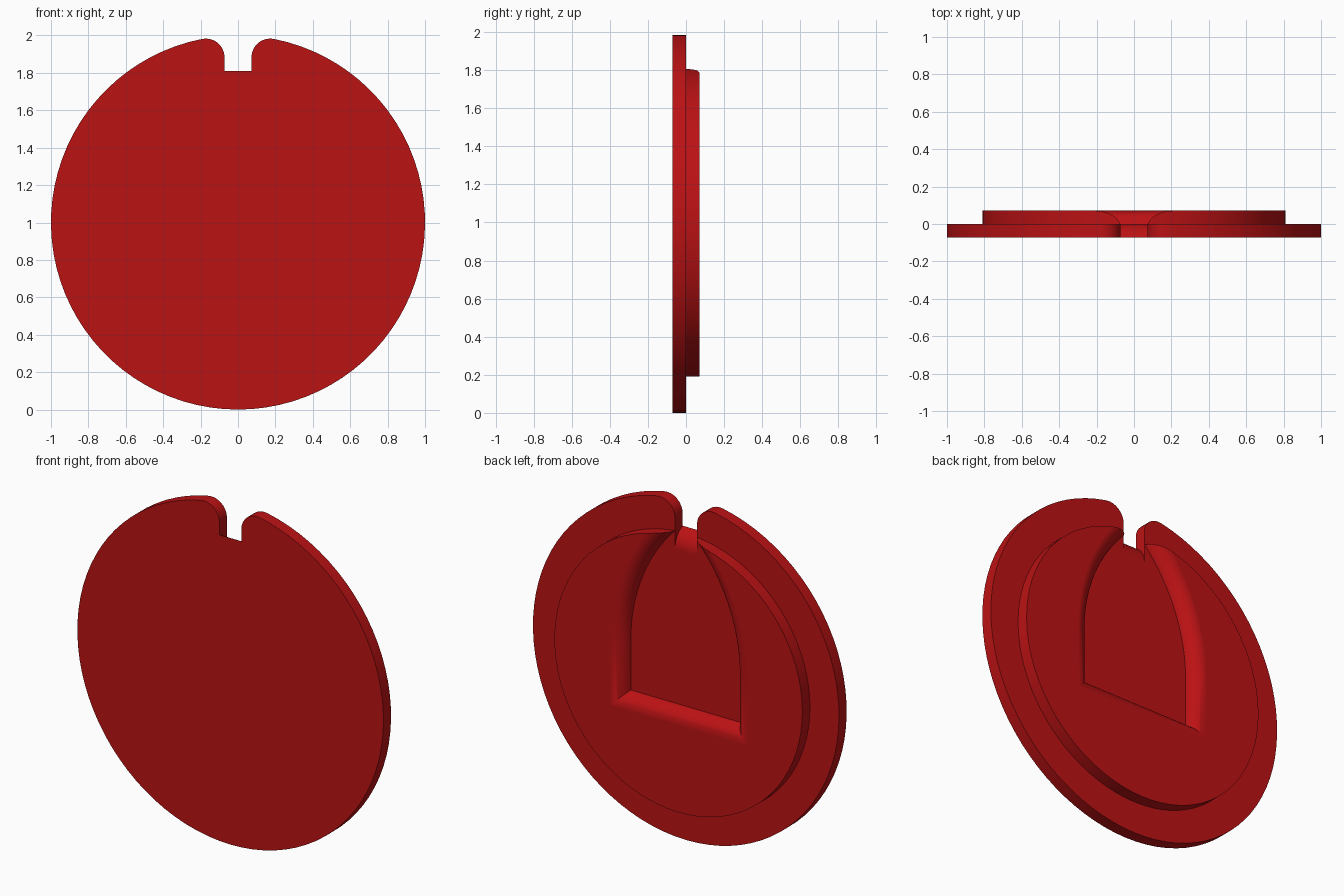
import bpy, bmesh
from math import sin, cos, asin, acos, atan2, sqrt, pi, radians

if "Cube" in bpy.data.objects:
    bpy.data.objects.remove(bpy.data.objects["Cube"])

T = 0.071            # thickness of each layer
NOTCH = 0.072        # half width of the notch
ROLL = 0.09          # width of the rounded pocket wall

red = bpy.data.materials.new("red")
red.diffuse_color = (0.5, 0.006, 0.007, 1)
red.use_nodes = True
red.node_tree.nodes["Principled BSDF"].inputs["Base Color"].default_value = red.diffuse_color


def make(name, bm):
    bmesh.ops.recalc_face_normals(bm, faces=bm.faces[:])
    me = bpy.data.meshes.new(name)
    bm.to_mesh(me)
    bm.free()
    ob = bpy.data.objects.new(name, me)
    bpy.context.collection.objects.link(ob)
    me.materials.append(red)
    return ob


def select(ob):
    bpy.ops.object.select_all(action='DESELECT')
    ob.select_set(True)
    bpy.context.view_layer.objects.active = ob


def finish(ob):
    select(ob)
    bpy.ops.object.shade_smooth_by_angle(angle=radians(30))
    wn = ob.modifiers.new("even_shading", 'WEIGHTED_NORMAL')
    wn.keep_sharp = True


def ring(bm, pts, y):
    return [bm.verts.new((x, y, z)) for x, z in pts]


def bridge(bm, a, b):
    n = len(a)
    for i in range(n):
        bm.faces.new((a[i], a[(i + 1) % n], b[(i + 1) % n], b[i]))


def rollover(width, depth, n):
    """Rounded edge as (lateral, depth) pairs, tangent to the flat at the start."""
    r = (width ** 2 + depth ** 2) / (2 * depth)
    top = asin(width / r)
    return [(r * sin(top * i / n), r * (1 - cos(top * i / n))) for i in range(n + 1)]


# Base disc: round outline with rounded notch lips
LIP = 0.1
cx = NOTCH + LIP
cz = sqrt((1 - LIP) ** 2 - cx ** 2)
tip = atan2(cz, cx)
half = []
for i in range(9):
    a = pi + (tip - pi) * i / 8
    half.append((cx + LIP * cos(a), 1 + cz + LIP * sin(a)))
for i in range(1, 41):
    a = tip + (-pi / 2 - tip) * i / 40
    half.append((cos(a), 1 + sin(a)))
outline = half + [(-x, z) for x, z in reversed(half[:-1])]

bm = bmesh.new()
front, back = ring(bm, outline, -T), ring(bm, outline, 0)
for i in range(len(outline) - 1):
    bm.faces.new((front[i], front[i + 1], back[i + 1], back[i]))
# Notch floor rolls down to the pocket floor at the back
ramp = [(-d, 1.70 + l) for l, d in rollover(0.11, T, 8)]
right = [bm.verts.new((NOTCH, y, z)) for y, z in ramp]
left = [bm.verts.new((-NOTCH, y, z)) for y, z in ramp]
for i in range(len(ramp) - 1):
    bm.faces.new((right[i], right[i + 1], left[i + 1], left[i]))
bm.faces.new([front[0], back[0]] + right)
bm.faces.new([front[-1], back[-1]] + left)
bm.faces.new(front + [left[-1], right[-1]])
bm.faces.new(back + [left[0], right[0]])
finish(make("base_disc", bm))

# Raised inner disc on the back
circle = [(0.81 * cos(2 * pi * i / 80), 1 + 0.81 * sin(2 * pi * i / 80)) for i in range(80)]
bm = bmesh.new()
a, b = ring(bm, circle, 0), ring(bm, circle, T)
bridge(bm, a, b)
bm.faces.new(a)
bm.faces.new(b)
raised = make("raised_disc", bm)


# Arched pocket cutter: stacked outlines with a rolled wall
def arch(o):
    w, r, spring, n = 0.36, 1.039, 1.09, 18
    c = w - r
    end = acos(-c / (r + o))
    pts = [(w + o, 0.79 - o)]
    pts += [(c + (r + o) * cos(end * i / n), spring + (r + o) * sin(end * i / n)) for i in range(n)]
    tip_z = spring + (r + o) * sin(end)
    return pts + [(0, tip_z)] + [(-x, z) for x, z in reversed(pts)]


layers = [(T + 0.0002 - d, ROLL - l) for l, d in rollover(ROLL, T + 0.0012, 10)]
layers = [(0.1, ROLL)] + layers + [(-0.03, 0)]
bm = bmesh.new()
loops = [ring(bm, arch(o), y) for y, o in layers]
for a, b in zip(loops, loops[1:]):
    bridge(bm, a, b)
bm.faces.new(loops[0])
bm.faces.new(loops[-1])
bmesh.ops.triangulate(bm, faces=bm.faces[:])
cutter = make("pocket_cutter", bm)
cutter.hide_render = True

cut = raised.modifiers.new("pocket", 'BOOLEAN')
cut.operation = 'DIFFERENCE'
cut.solver = 'EXACT'
cut.object = cutter
select(raised)
bpy.ops.object.modifier_apply(modifier=cut.name)
bpy.data.objects.remove(cutter)

# Drop the hidden underside resting on the base
bm = bmesh.new()
bm.from_mesh(raised.data)
under = [f for f in bm.faces if all(abs(v.co.y) < 1e-5 for v in f.verts)]
bmesh.ops.delete(bm, geom=under, context='FACES')
bm.to_mesh(raised.data)
bm.free()
finish(raised)
